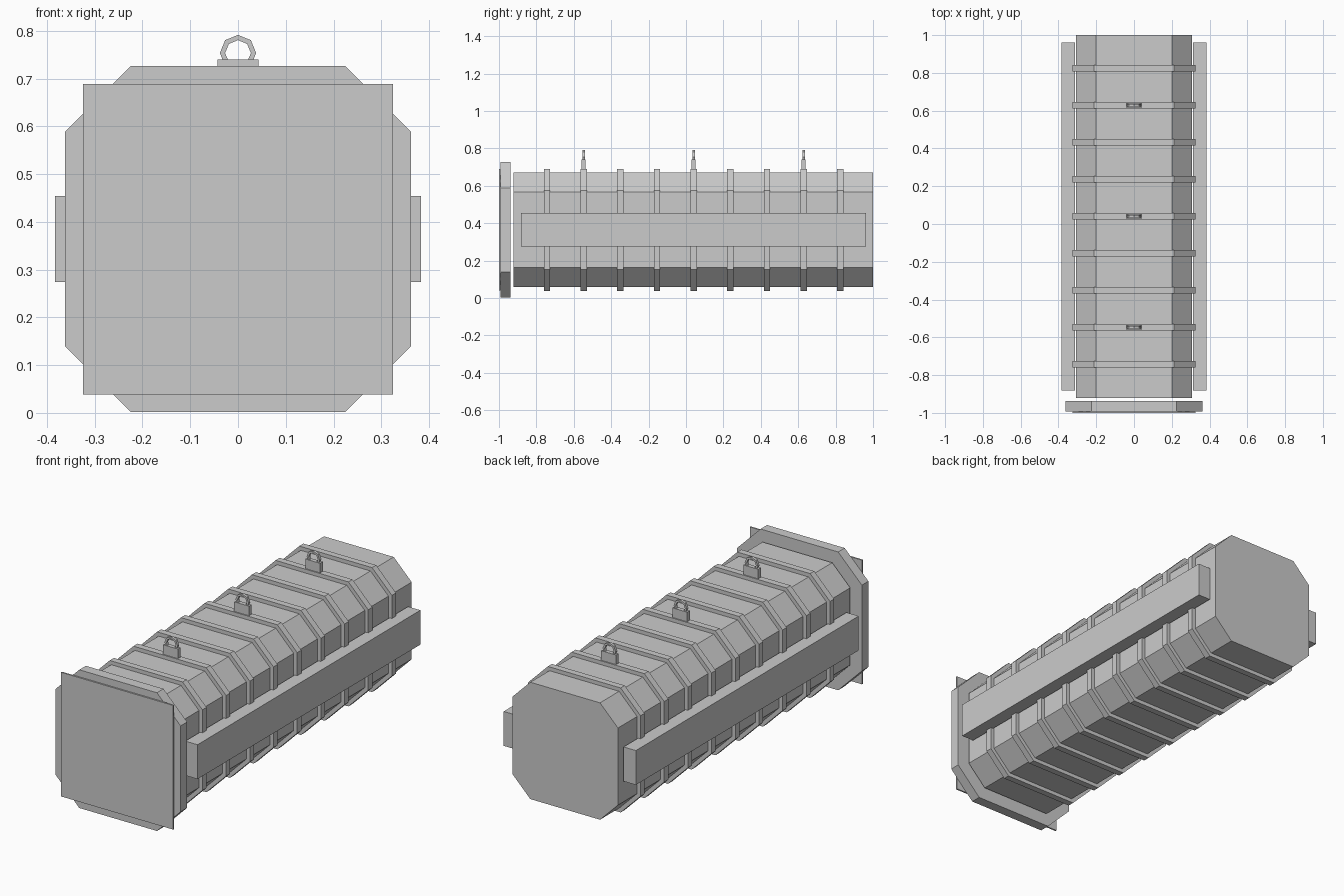
import bpy, bmesh, math
from mathutils import Vector

if "Cube" in bpy.data.objects:
    bpy.data.objects.remove(bpy.data.objects["Cube"])

grey = bpy.data.materials.new("plain_grey")
grey.diffuse_color = (0.6, 0.6, 0.6, 1)
grey.use_nodes = True
grey.node_tree.nodes["Principled BSDF"].inputs["Base Color"].default_value = grey.diffuse_color
CZ = 0.364  # height of the long axis


def finish(name, bm):
    bmesh.ops.recalc_face_normals(bm, faces=bm.faces)
    me = bpy.data.meshes.new(name)
    bm.to_mesh(me)
    bm.free()
    me.materials.append(grey)
    ob = bpy.data.objects.new(name, me)
    bpy.context.collection.objects.link(ob)
    return ob


def prism(bm, profile, y0, y1):
    """Extrude an (x, z) outline from y0 to y1."""
    face = bm.faces.new([bm.verts.new((x, y0, z)) for x, z in profile])
    res = bmesh.ops.extrude_face_region(bm, geom=[face], use_keep_orig=True)
    verts = [v for v in res["geom"] if isinstance(v, bmesh.types.BMVert)]
    bmesh.ops.translate(bm, verts=verts, vec=(0, y1 - y0, 0))
    return face


def octagon(half, cut):
    k = half - cut
    pts = [(half, -k), (half, k), (k, half), (-k, half),
           (-half, k), (-half, -k), (-k, -half), (k, -half)]
    return [(x, CZ + z) for x, z in pts]


def rect(x0, x1, z0, z1):
    return [(x0, z0), (x1, z0), (x1, z1), (x0, z1)]


def part(name, profile, y0, y1):
    bm = bmesh.new()
    prism(bm, profile, y0, y1)
    return finish(name, bm)


# Main hull and front flange
part("hull", octagon(0.306, 0.104), -0.922, 1.0)
part("front_flange", octagon(0.362, 0.137), -0.992, -0.938)

# Square front plate with a shallow recessed panel
bm = bmesh.new()
front = prism(bm, rect(-0.325, 0.325, CZ - 0.325, CZ + 0.325), -1.0, -0.992)
bmesh.ops.recalc_face_normals(bm, faces=bm.faces)
bmesh.ops.inset_region(bm, faces=[front], thickness=0.144, use_even_offset=True)
res = bmesh.ops.extrude_face_region(bm, geom=[front])
bmesh.ops.translate(bm, vec=(0, 0.006, 0),
                    verts=[v for v in res["geom"] if isinstance(v, bmesh.types.BMVert)])
finish("front_plate", bm)

# Ribs around the hull, every third one carrying a lifting eye
for i in range(9):
    y = -0.743 + i * 0.196
    part(f"rib_{i + 1}", octagon(0.326, 0.115), y - 0.017, y + 0.017)
    if i % 3 == 1:
        part(f"lug_base_{i // 3 + 1}", rect(-0.043, 0.043, 0.68, 0.74), y - 0.011, y + 0.011)
        # Eight-sided ring
        bm = bmesh.new()
        loops = []
        for k in range(8):
            a = k * math.pi / 4
            d = Vector((math.sin(a), 0, math.cos(a)))
            loops.append([bm.verts.new(d * r + Vector((0, y + h, 0.7535)))
                          for r, h in ((0.038, -0.007), (0.038, 0.007),
                                       (0.027, 0.007), (0.027, -0.007))])
        for k in range(8):
            p, q = loops[k], loops[(k + 1) % 8]
            for j in range(4):
                n = (j + 1) % 4
                bm.faces.new((p[j], p[n], q[n], q[j]))
        finish(f"lug_ring_{i // 3 + 1}", bm)

# Side rails
for name, s in (("left_rail", -1), ("right_rail", 1)):
    x0, x1 = sorted((s * 0.312, s * 0.383))
    part(name, rect(x0, x1, 0.274, 0.454), -0.882, 0.962)
